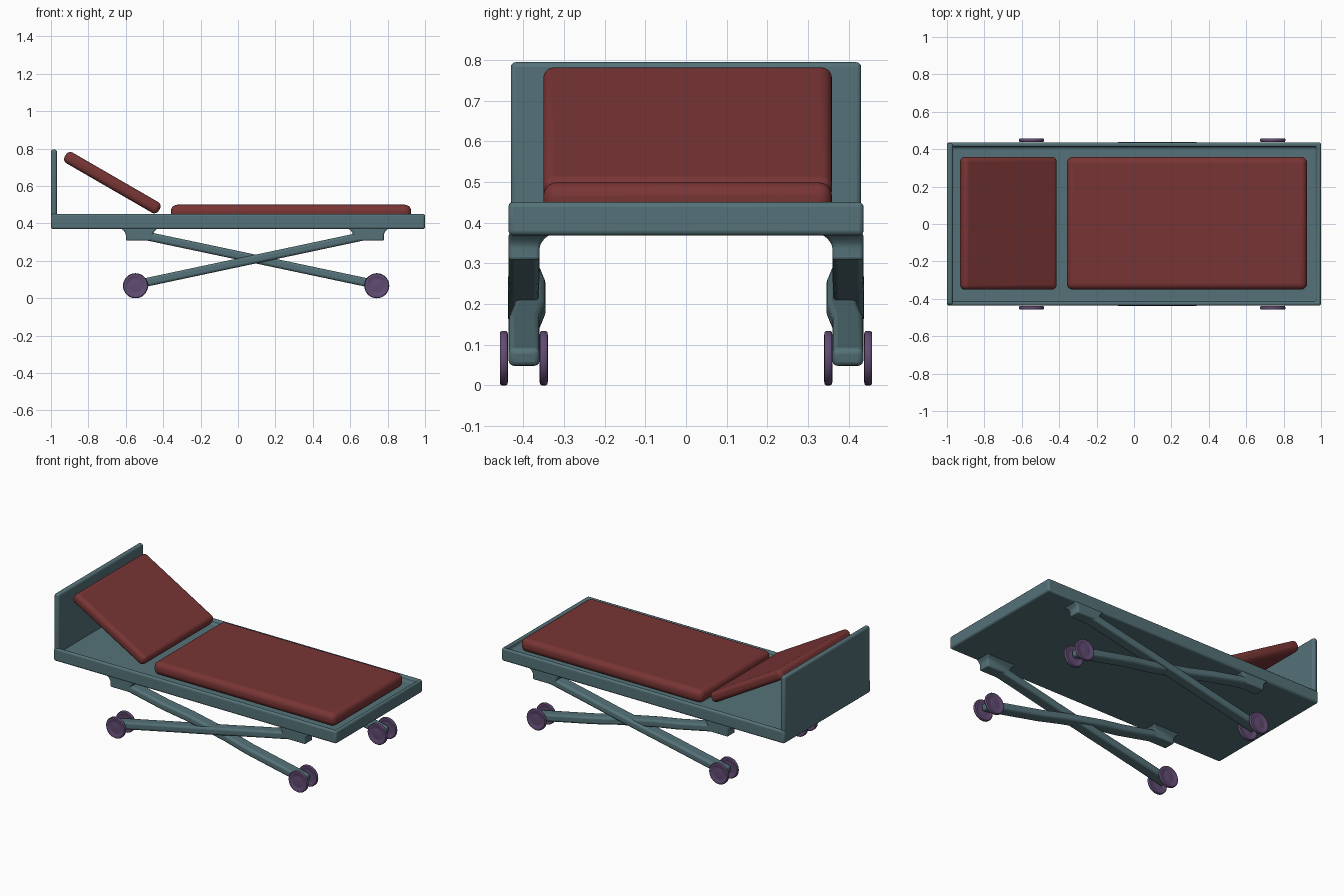
import bpy, bmesh, math
from mathutils import Matrix, Vector

if "Cube" in bpy.data.objects:
    bpy.data.objects.remove(bpy.data.objects["Cube"])


def material(name, rgb):
    m = bpy.data.materials.new(name)
    m.diffuse_color = (*rgb, 1)
    m.use_nodes = True
    m.node_tree.nodes["Principled BSDF"].inputs["Base Color"].default_value = m.diffuse_color
    return m


STEEL = material("blue_grey_steel", (0.09, 0.17, 0.19))
RED = material("red_fabric", (0.19, 0.035, 0.035))
PURPLE = material("purple_rubber", (0.12, 0.07, 0.17))


def finish(name, bm, mat, bevel=0, segments=3):
    bmesh.ops.recalc_face_normals(bm, faces=bm.faces)
    me = bpy.data.meshes.new(name)
    bm.to_mesh(me)
    bm.free()
    ob = bpy.data.objects.new(name, me)
    bpy.context.collection.objects.link(ob)
    me.materials.append(mat)
    if bevel:
        b = ob.modifiers.new("bevel", 'BEVEL')
        b.width, b.segments, b.limit_method = bevel, segments, 'ANGLE'
        b.angle_limit = math.radians(30)
    bpy.ops.object.select_all(action='DESELECT')
    ob.select_set(True)
    bpy.context.view_layer.objects.active = ob
    bpy.ops.object.shade_smooth_by_angle(angle=math.radians(40))
    return ob


def box(name, centre, size, mat, bevel, segments=3, tilt=0):
    bm = bmesh.new()
    m = Matrix.Translation(centre) @ Matrix.Rotation(tilt, 4, 'Y') @ Matrix.Diagonal((*size, 1))
    bmesh.ops.create_cube(bm, size=1, matrix=m)
    return finish(name, bm, mat, bevel, segments)


def loft(name, sections, mat, bevel):
    """Skin a closed solid through equal-length rings of points."""
    bm = bmesh.new()
    rings = [[bm.verts.new(p) for p in s] for s in sections]
    n = len(rings[0])
    for a, b in zip(rings, rings[1:]):
        for i in range(n):
            j = (i + 1) % n
            bm.faces.new((a[i], a[j], b[j], b[i]))
    bm.faces.new(rings[0])
    bm.faces.new(rings[-1])
    return finish(name, bm, mat, bevel)


def scissor_bar(name, start, end, side, shift):
    # straight bar that jogs sideways where it passes its partner
    a, b = Vector(start), Vector(end)
    d = (b - a).normalized()
    up = Vector((-d.z, 0, d.x)) * 0.023
    sections = []
    for t, k in ((0, 0), (0.3, 0), (0.42, 1), (0.62, 1), (0.74, 0), (1, 0)):
        p = a.lerp(b, t)
        y = 0.398 + shift * k
        sections.append([(p.x + s * up.x, side * (y + w), p.z + s * up.z)
                         for s, w in ((1, -0.038), (1, 0.038), (-1, 0.038), (-1, -0.038))])
    return loft(name, sections, STEEL, 0.013)


def wheel(name, x, y):
    # shallow dished disc, turned from a half profile (radius, offset)
    prof = [(0, 0.006), (0.030, 0.006), (0.040, 0.004), (0.048, 0.008), (0.058, 0.010),
            (0.064, 0.009), (0.067, 0.005)]
    prof += [(r, -o) for r, o in reversed(prof)]
    bm = bmesh.new()
    vs = [bm.verts.new((x + r, y + o, 0.067)) for r, o in prof]
    es = [bm.edges.new(p) for p in zip(vs, vs[1:])]
    bmesh.ops.spin(bm, geom=vs + es, cent=(x, y, 0.067), axis=(0, 1, 0),
                   angle=math.tau, steps=32)
    bmesh.ops.remove_doubles(bm, verts=bm.verts, dist=0.0002)
    return finish(name, bm, PURPLE)


# Tray frame with a raised rim
bm = bmesh.new()
bmesh.ops.create_cube(bm, size=1, matrix=Matrix.Translation((0, 0, 0.41)) @ Matrix.Diagonal((2, 0.874, 0.082, 1)))
bm.normal_update()
top = max(bm.faces, key=lambda f: f.calc_center_median().z)
bmesh.ops.inset_region(bm, faces=[top], thickness=0.034)
floor = bmesh.ops.extrude_discrete_faces(bm, faces=[top])["faces"][0]
for v in floor.verts:
    v.co.z = 0.422
finish("bed_frame", bm, STEEL, 0.012)

# Headboard
box("headboard", (-0.984, 0, 0.595), (0.032, 0.862, 0.40), STEEL, 0.012)

# Cushions
box("mattress", (0.283, 0.004, 0.459), (1.285, 0.71, 0.082), RED, 0.034, 5)
box("backrest_cushion", (-0.672, 0.004, 0.618), (0.58, 0.71, 0.066), RED, 0.026, 5, math.radians(30))

WHEELS_X = (-0.548, 0.742)
for side, label in ((-1, "front"), (1, "back")):
    # Crossed lifting bars
    scissor_bar(label + "_bar_foot", (0.765, 0, 0.068), (-0.58, 0, 0.352), side, -0.014)
    scissor_bar(label + "_bar_head", (-0.572, 0, 0.068), (0.765, 0, 0.352), side, 0.002)

    # Mounting brackets, flared where they meet the frame
    for x0, x1, end in ((-0.60, -0.455, "head"), (0.615, 0.78, "foot")):
        rings = []
        for z, g in ((0.308, 0), (0.345, 0), (0.361, 0.012), (0.376, 0.032)):
            xa = x0 - g * 0.9
            xb = x1 + g * 0.9
            ya, yb = 0.36 - g, 0.436
            rings.append([(xa, side * ya, z), (xb, side * ya, z), (xb, side * yb, z), (xa, side * yb, z)])
        loft(f"{label}_{end}_bracket", rings, STEEL, 0.008)

    # Paired castors on each lower bar end
    for x, end in zip(WHEELS_X, ("head", "foot")):
        wheel(f"{label}_{end}_outer_wheel", x, side * 0.448)
        wheel(f"{label}_{end}_inner_wheel", x, side * 0.350)
